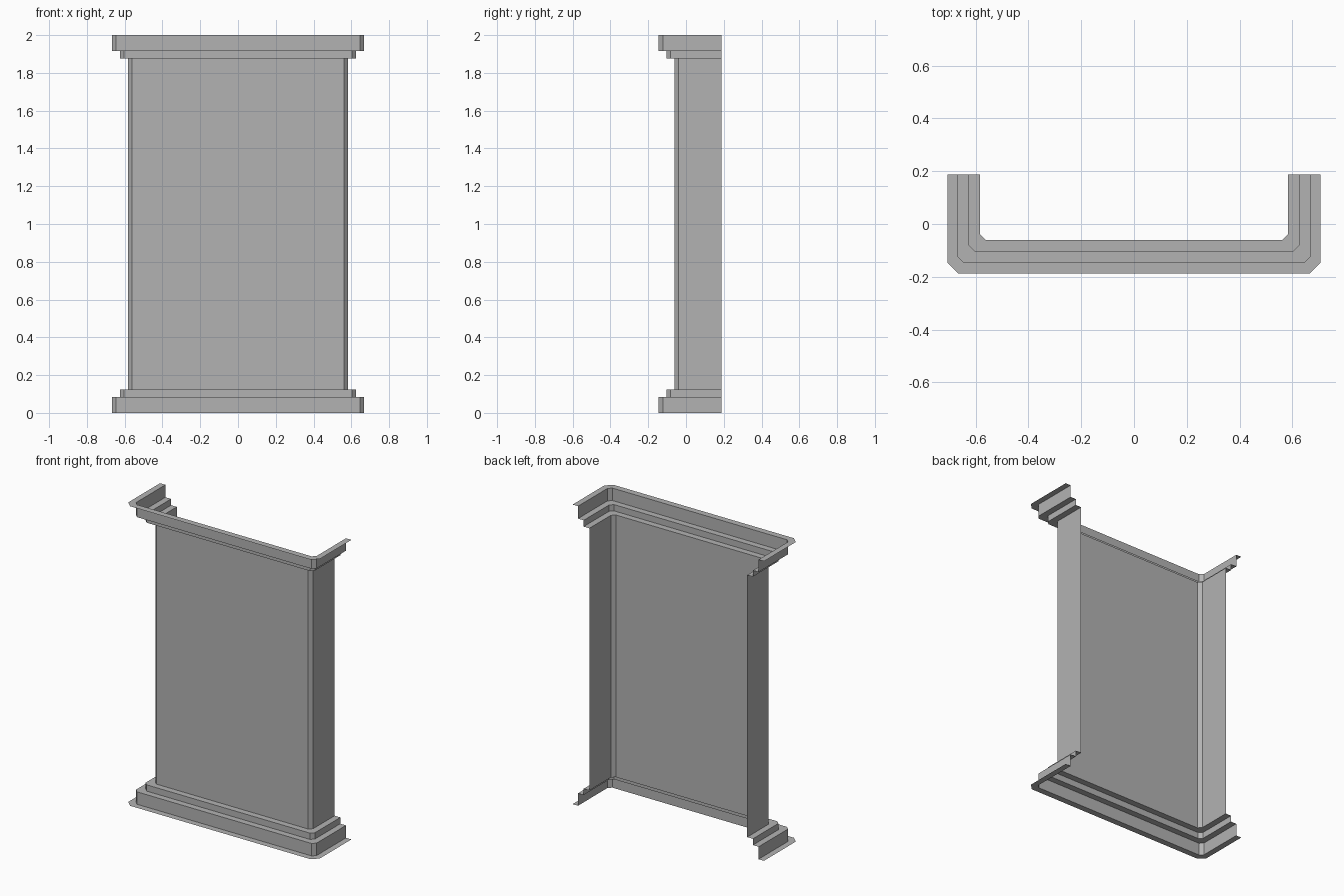
import bpy
import bmesh

cube = bpy.data.objects.get("Cube")
if cube:
    bpy.data.objects.remove(cube, do_unlink=True)

# Plain grey
grey = bpy.data.materials.new("plain_grey")
grey.use_nodes = True
colour = (0.45, 0.45, 0.45, 1)
grey.diffuse_color = colour
grey.node_tree.nodes["Principled BSDF"].inputs["Base Color"].default_value = colour

BACK = 0.187
# Each U-shaped ring: half width, front y, corner chamfer
SHAFT = (0.583, -0.061, 0.022)
STEP = (0.625, -0.103, 0.022)
WALL = (0.667, -0.145, 0.022)
FLANGE = (0.707, -0.187, 0.04)


def u_ring(bm, ring, z):
    """Open U outline with chamfered front corners, from right to left."""
    w, front, c = ring
    half = [(w, BACK), (w, front + c), (w - c, front)]
    outline = [(-x, y) for x, y in half] + half[::-1]
    return [bm.verts.new((x, y, z)) for x, y in outline]


def u_sheet(name, profile):
    """Skin a stack of U outlines into an open sheet."""
    bm = bmesh.new()
    rings = [u_ring(bm, ring, z) for ring, z in profile]
    for low, high in zip(rings, rings[1:]):
        for i in range(len(low) - 1):
            bm.faces.new((low[i], low[i + 1], high[i + 1], high[i]))
    mesh = bpy.data.meshes.new(name)
    bm.to_mesh(mesh)
    bm.free()
    mesh.materials.append(grey)
    obj = bpy.data.objects.new(name, mesh)
    bpy.context.collection.objects.link(obj)
    return obj


# Stepped moulding, listed from its outer flange in to the shaft
moulding = [(FLANGE, 0), (WALL, 0), (WALL, 0.083), (STEP, 0.083),
            (STEP, 0.125), (SHAFT, 0.125)]

u_sheet("base_moulding", moulding)
u_sheet("shaft", [(SHAFT, 0.125), (SHAFT, 1.875)])
u_sheet("top_moulding", [(ring, 2 - z) for ring, z in reversed(moulding)])
